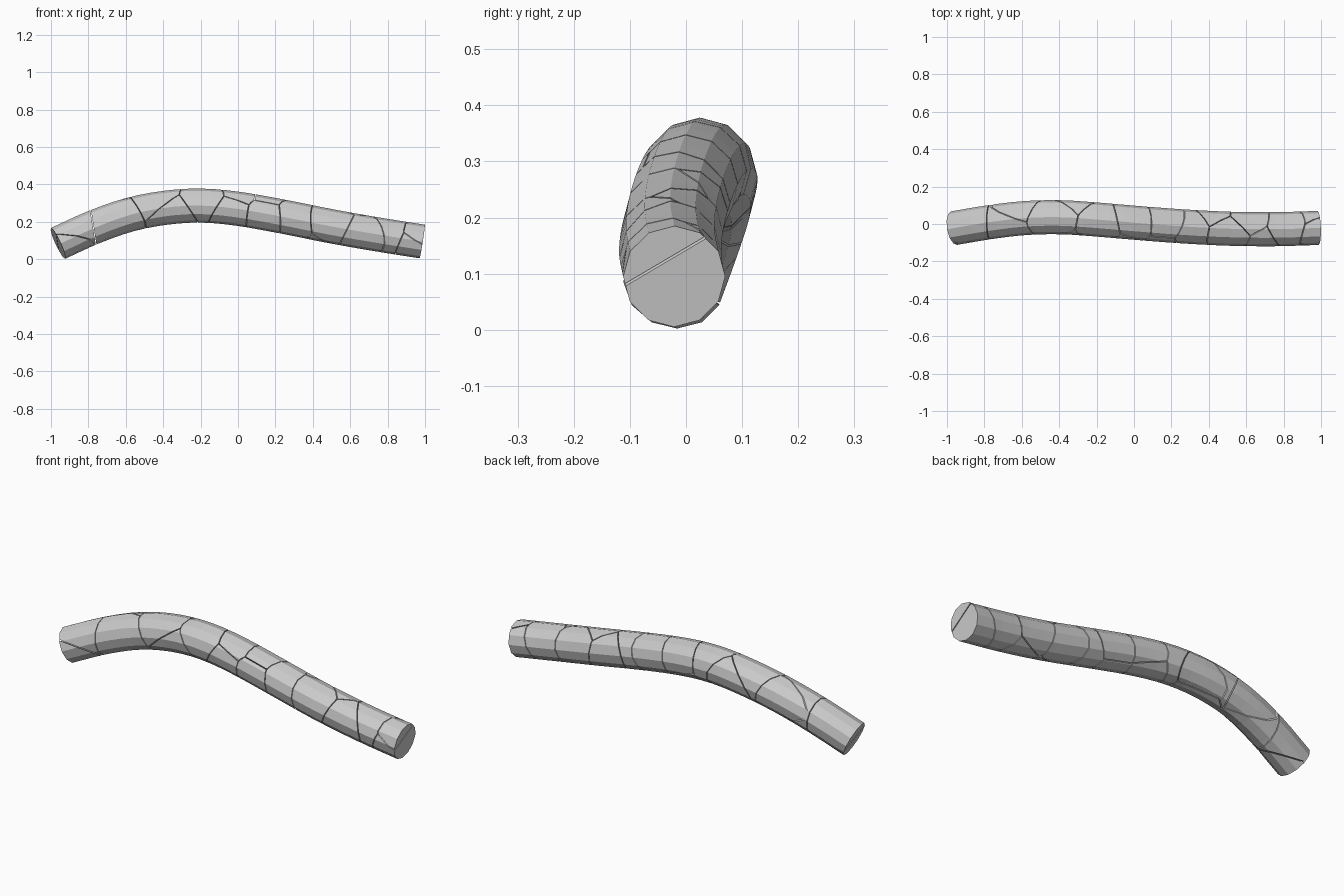
import bpy, bmesh, math
from mathutils import Vector

if "Cube" in bpy.data.objects:
    bpy.data.objects.remove(bpy.data.objects["Cube"])

# Centre line of the bent rod
PATH = [Vector(p) for p in (
    (-0.962, -0.022, 0.085), (-0.77, 0.01, 0.172), (-0.58, 0.032, 0.238),
    (-0.39, 0.036, 0.275), (-0.2, 0.024, 0.287), (0.0, 0.007, 0.27),
    (0.25, -0.012, 0.226), (0.5, -0.025, 0.176), (0.75, -0.028, 0.132),
    (0.985, -0.021, 0.095))]
RADIUS, SIDES, STEPS, GAP = 0.091, 12, 3, 0.002

# One seed per broken piece
SEEDS = [Vector(s) for s in (
    (-0.90, 0.00, 0.16), (-0.91, -0.07, 0.03), (-0.65, 0.00, 0.20),
    (-0.62, 0.12, 0.24), (-0.43, 0.04, 0.32), (-0.34, -0.02, 0.21),
    (-0.33, 0.11, 0.25), (-0.18, -0.01, 0.32), (-0.04, -0.03, 0.23),
    (0.00, 0.03, 0.31), (0.16, 0.03, 0.27), (0.14, -0.05, 0.20),
    (0.30, -0.03, 0.21), (0.42, 0.04, 0.17), (0.50, -0.07, 0.22),
    (0.62, 0.05, 0.19), (0.68, -0.07, 0.13), (0.80, -0.01, 0.15),
    (0.96, -0.02, 0.08), (1.01, -0.07, 0.16))]


def sample_path():
    pts = [2 * PATH[0] - PATH[1]] + PATH + [2 * PATH[-1] - PATH[-2]]
    out = []
    for i in range(1, len(pts) - 2):
        a, b, c, d = pts[i - 1:i + 3]
        for k in range(STEPS):
            t = k / STEPS
            out.append(0.5 * (2 * b + (c - a) * t + (2 * a - 5 * b + 4 * c - d) * t * t
                              + (3 * b - a - 3 * c + d) * t ** 3))
    return out + [PATH[-1]]


def make_rod():
    bm = bmesh.new()
    line = sample_path()
    rings = []
    for i, p in enumerate(line):
        tan = (line[min(i + 1, len(line) - 1)] - line[max(i - 1, 0)]).normalized()
        side = Vector((0, 0, 1)).cross(tan).normalized()
        up = tan.cross(side)
        rings.append([bm.verts.new(p + RADIUS * (math.cos(a) * side + math.sin(a) * up))
                      for a in (2 * math.pi * k / SIDES for k in range(SIDES))])
    for r, s in zip(rings, rings[1:]):
        for k in range(SIDES):
            n = (k + 1) % SIDES
            bm.faces.new((r[k], r[n], s[n], s[k]))
    bm.faces.new(rings[0])
    bm.faces.new(rings[-1])
    bmesh.ops.recalc_face_normals(bm, faces=bm.faces)
    return bm


# Split the rod into pieces along the planes between neighbouring seeds
rod = make_rod()
for i, seed in enumerate(SEEDS):
    bm = rod.copy()
    for other in SEEDS:
        if other == seed:
            continue
        n = (other - seed).normalized()
        bmesh.ops.bisect_plane(bm, geom=bm.verts[:] + bm.edges[:] + bm.faces[:], dist=1e-6,
                               plane_co=(seed + other) / 2 - n * GAP, plane_no=n,
                               clear_outer=True)
        rim = [e for e in bm.edges if e.is_boundary]
        if rim:
            bmesh.ops.holes_fill(bm, edges=rim, sides=0)
    if bm.faces:
        bmesh.ops.recalc_face_normals(bm, faces=bm.faces)
        mesh = bpy.data.meshes.new(f"rod_piece_{i + 1:02d}")
        bm.to_mesh(mesh)
        bpy.context.collection.objects.link(bpy.data.objects.new(mesh.name, mesh))
    bm.free()
rod.free()
